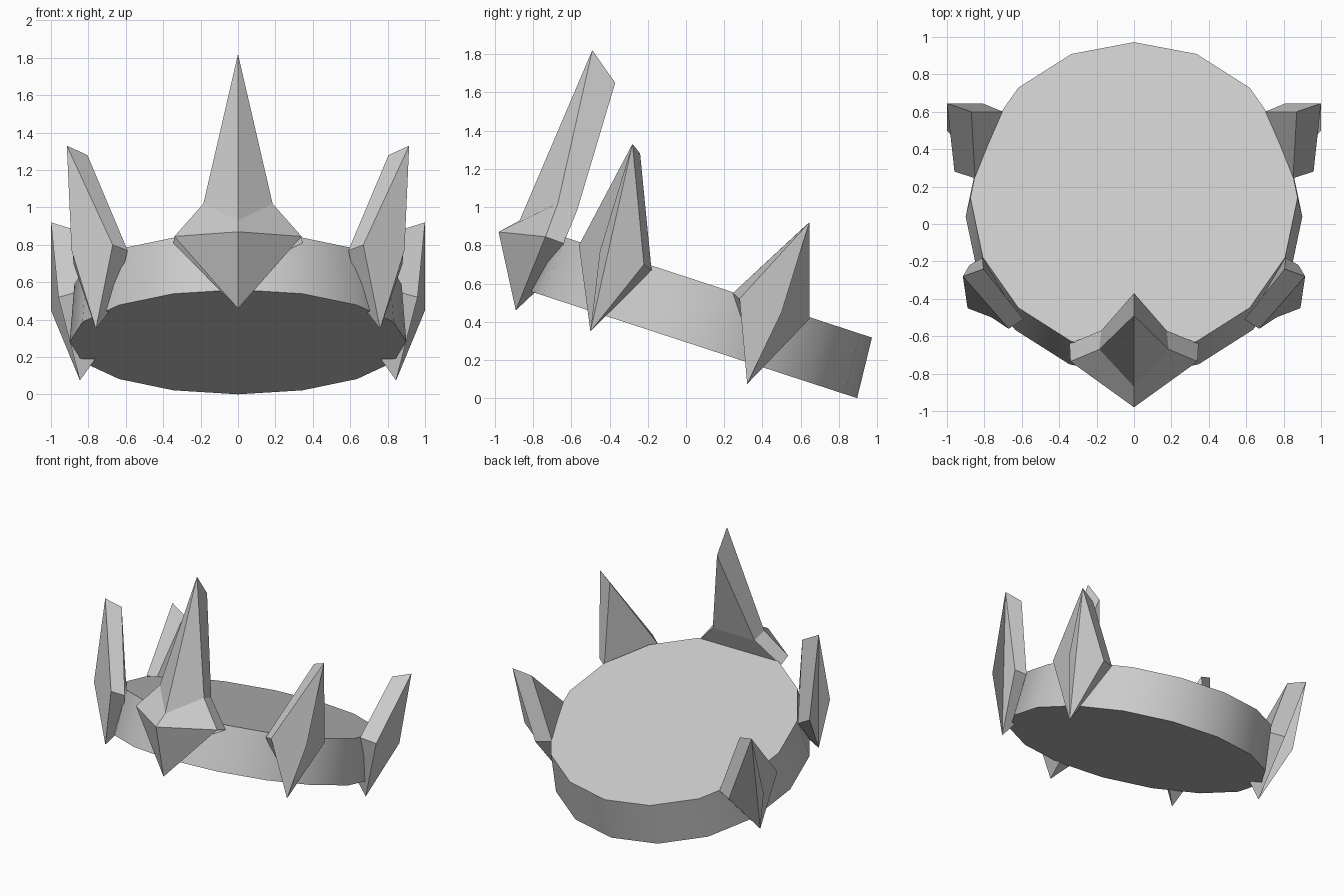
import bpy
import bmesh
from math import radians
from mathutils import Matrix, Vector

cube = bpy.data.objects.get("Cube")
if cube:
    bpy.data.objects.remove(cube, do_unlink=True)

# Single grey material
grey = bpy.data.materials.new("plain_grey")
grey.use_nodes = True
grey.diffuse_color = (0.6, 0.6, 0.6, 1)
grey.node_tree.nodes["Principled BSDF"].inputs["Base Color"].default_value = (0.6, 0.6, 0.6, 1)


def finish(name, bm):
    """Turn a bmesh into a named, coloured object."""
    bmesh.ops.recalc_face_normals(bm, faces=bm.faces)
    mesh = bpy.data.meshes.new(name)
    bm.to_mesh(mesh)
    bm.free()
    mesh.materials.append(grey)
    obj = bpy.data.objects.new(name, mesh)
    bpy.context.collection.objects.link(obj)
    return obj


def solid(name, points, faces):
    """Build a flat-faced solid from named corner points."""
    bm = bmesh.new()
    verts = {key: bm.verts.new(co) for key, co in points.items()}
    for face in faces:
        bm.faces.new([verts[key] for key in face.split()])
    return finish(name, bm)


def rim(loop):
    """Quads joining an outer loop to the matching inner loop."""
    return [f"{a} {b} {b}_in {a}_in" for a, b in zip(loop, loop[1:] + loop[:1])]


# Tilted band: a thick disc, slightly narrower at the top
bm = bmesh.new()
tilt = Matrix.Translation((0, 0.09, 0.435)) @ Matrix.Rotation(radians(-18.1), 4, 'X')
bmesh.ops.create_cone(bm, cap_ends=True, segments=16, radius1=0.9, radius2=0.875,
                      depth=0.325, matrix=tilt)
band = finish("tilted_band", bm)
bpy.context.view_layer.objects.active = band
band.select_set(True)
bpy.ops.object.shade_smooth_by_angle(angle=radians(30))
band.select_set(False)

# Tall front spike with shoulders and a keeled lower point
pts = {
    "tip": (0, -0.49, 1.82), "tip_in": (0, -0.37, 1.65),
    "foot": (0, -0.89, 0.46), "foot_in": (0, -0.72, 0.62),
    "brow": (0, -0.98, 0.87), "ridge": (0, -0.87, 0.93),
}
half = {
    "shoulder": (0.185, -0.67, 1.02), "shoulder_in": (0.175, -0.57, 0.98),
    "corner": (0.34, -0.735, 0.845), "corner_in": (0.345, -0.64, 0.81),
}
for key, (x, y, z) in half.items():
    pts["L" + key] = (x, y, z)
    pts["R" + key] = (-x, y, z)
faces = rim(["tip", "Lshoulder", "Lcorner", "foot", "Rcorner", "Rshoulder"])
for s in "LR":
    faces += [f"tip {s}shoulder ridge",
              f"{s}shoulder {s}corner brow ridge",
              f"{s}corner foot brow"]
faces += ["tip_in Lshoulder_in Rshoulder_in",
          "Lshoulder_in Lcorner_in Rcorner_in Rshoulder_in",
          "Lcorner_in foot_in Rcorner_in"]
solid("front_spike", pts, faces)

# Side spikes: kite-shaped blades with a raised outer ridge, in mirrored pairs
blades = {
    "forward_side_spike": {
        "tip": (0.915, -0.28, 1.33), "tip_in": (0.805, -0.24, 1.28),
        "front": (0.67, -0.56, 0.80), "front_in": (0.59, -0.51, 0.77),
        "foot": (0.76, -0.50, 0.35), "foot_in": (0.66, -0.42, 0.48),
        "back": (0.88, -0.22, 0.70), "back_in": (0.81, -0.18, 0.67),
        "ridge": (0.89, -0.45, 0.77),
    },
    "rear_side_spike": {
        "tip": (1.0, 0.645, 0.92), "tip_in": (0.87, 0.60, 0.88),
        "front": (0.96, 0.28, 0.52), "front_in": (0.85, 0.245, 0.55),
        "foot": (0.845, 0.32, 0.075), "foot_in": (0.72, 0.32, 0.25),
        "back": (0.81, 0.645, 0.415), "back_in": (0.70, 0.60, 0.43),
        "ridge": (1.0, 0.50, 0.45),
    },
}
blade_faces = rim(["tip", "front", "foot", "back"]) + [
    "tip front foot ridge", "tip ridge foot back",
    "tip_in front_in foot_in back_in"]
for name, corners in blades.items():
    for side, sign in (("left", 1), ("right", -1)):
        mirrored = {k: Vector((x * sign, y, z)) for k, (x, y, z) in corners.items()}
        solid(f"{name}_{side}", mirrored, blade_faces)
